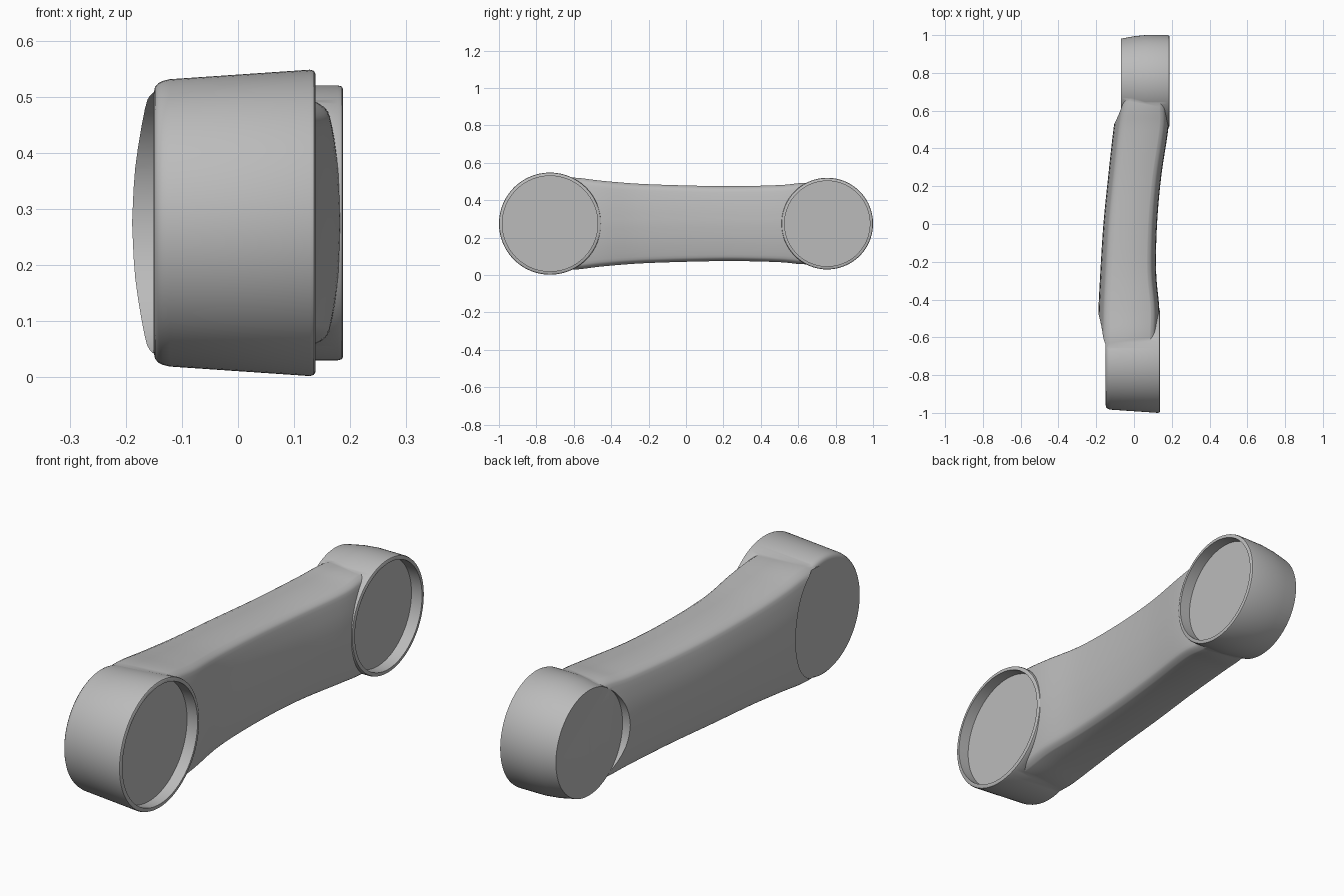
import bpy
import bmesh
from math import cos, sin, tau

cube = bpy.data.objects.get("Cube")
if cube:
    bpy.data.objects.remove(cube)

MID_Z = 0.275
BIG_Y, SMALL_Y = -0.727, 0.755

grey = bpy.data.materials.new("light_grey")
grey.use_nodes = True
grey.diffuse_color = (0.5, 0.5, 0.5, 1)
grey.node_tree.nodes["Principled BSDF"].inputs["Base Color"].default_value = (0.5, 0.5, 0.5, 1)


def loft(name, rings):
    """Solid skinned over a list of closed rings with flat end caps."""
    bm = bmesh.new()
    loops = [[bm.verts.new(p) for p in ring] for ring in rings]
    for a, b in zip(loops, loops[1:]):
        for i in range(len(a)):
            j = (i + 1) % len(a)
            bm.faces.new((a[i], a[j], b[j], b[i]))
    bm.faces.new(loops[0])
    bm.faces.new(loops[-1])
    bmesh.ops.recalc_face_normals(bm, faces=bm.faces)
    mesh = bpy.data.meshes.new(name)
    bm.to_mesh(mesh)
    bm.free()
    mesh.materials.append(grey)
    obj = bpy.data.objects.new(name, mesh)
    bpy.context.collection.objects.link(obj)
    return obj


def turned(name, y, profile, sides=96):
    """Round part turned about an axis parallel to x; profile is (x, radius)."""
    return loft(name, [[(x, y + r * cos(tau * i / sides), MID_Z + r * sin(tau * i / sides))
                        for i in range(sides)] for x, r in profile])


def smooth_path(points, steps):
    """Catmull-Rom curve through points of any dimension."""
    pts = [points[0]] + points + [points[-1]]
    out = []
    for p0, p1, p2, p3 in zip(pts, pts[1:], pts[2:], pts[3:]):
        for s in range(steps):
            t = s / steps
            out.append([b + 0.5 * t * (c - a + t * (2 * a - 5 * b + 4 * c - d
                        + t * (3 * (b - c) + d - a)))
                        for a, b, c, d in zip(p0, p1, p2, p3)])
    return out + [list(points[-1])]


def combine(target, tool, operation):
    mod = target.modifiers.new(operation.title(), 'BOOLEAN')
    mod.operation, mod.object, mod.solver = operation, tool, 'EXACT'
    bpy.context.view_layer.objects.active = target
    bpy.ops.object.modifier_apply(modifier=mod.name)
    bpy.data.objects.remove(tool)


# Arm: stations along y as (y, right face x, left face x, half height)
stations = [
    (-0.73, -0.19, 0.13, 0.24), (-0.6, -0.19, 0.132, 0.246), (-0.45, -0.188, 0.134, 0.229),
    (-0.25, -0.178, 0.117, 0.213), (0, -0.162, 0.122, 0.204), (0.25, -0.137, 0.144, 0.2),
    (0.5, -0.109, 0.181, 0.206), (0.62, -0.09, 0.184, 0.217), (0.755, -0.07, 0.184, 0.215)]
# Crowned side face: (inset from the face, share of half height)
crown = smooth_path([(0, 0), (0.006, 0.42), (0.024, 0.83), (0.038, 0.94), (0.065, 1)], 3)


def section(y, right, left, half):
    quarter_r = [(right + d, t * half) for d, t in crown]
    quarter_l = [(left - 0.75 * d, t * half) for d, t in reversed(crown)]
    top = quarter_r + quarter_l
    bottom = [(x, -z) for x, z in reversed(top[1:-1])]
    return [(x, y, MID_Z + z) for x, z in top + bottom]


link = loft("link_arm", [section(*s) for s in smooth_path(stations, 5)])

# Large joint housing, rounded on its right edge
big = turned("large_joint", BIG_Y, [
    (-0.15, 0.232), (-0.148, 0.242), (-0.142, 0.249), (-0.134, 0.253), (-0.122, 0.256),
    (0.128, 0.273), (0.135, 0.271), (0.138, 0.266)])
# Small joint housing
small = turned("small_joint", SMALL_Y, [
    (-0.068, 0.226), (0.0, 0.239), (0.06, 0.245), (0.178, 0.245), (0.185, 0.243), (0.187, 0.239)])
for housing in (big, small):
    combine(link, housing, 'UNION')

# Round seats: shallow pockets on the left, clearance through the arm on the right
for y, radius, x0, x1 in (
        (BIG_Y, 0.255, 0.088, 0.3), (SMALL_Y, 0.228, 0.137, 0.3),
        (BIG_Y, 0.25, -0.4, -0.1502), (SMALL_Y, 0.2265, -0.4, -0.0682)):
    cutter = turned("seat_cutter", y, [(x0, radius), (x1, radius)])
    cutter.hide_render = True
    combine(link, cutter, 'DIFFERENCE')

bpy.ops.object.select_all(action='DESELECT')
link.select_set(True)
bpy.context.view_layer.objects.active = link
bpy.ops.object.shade_smooth_by_angle(angle=0.6)
